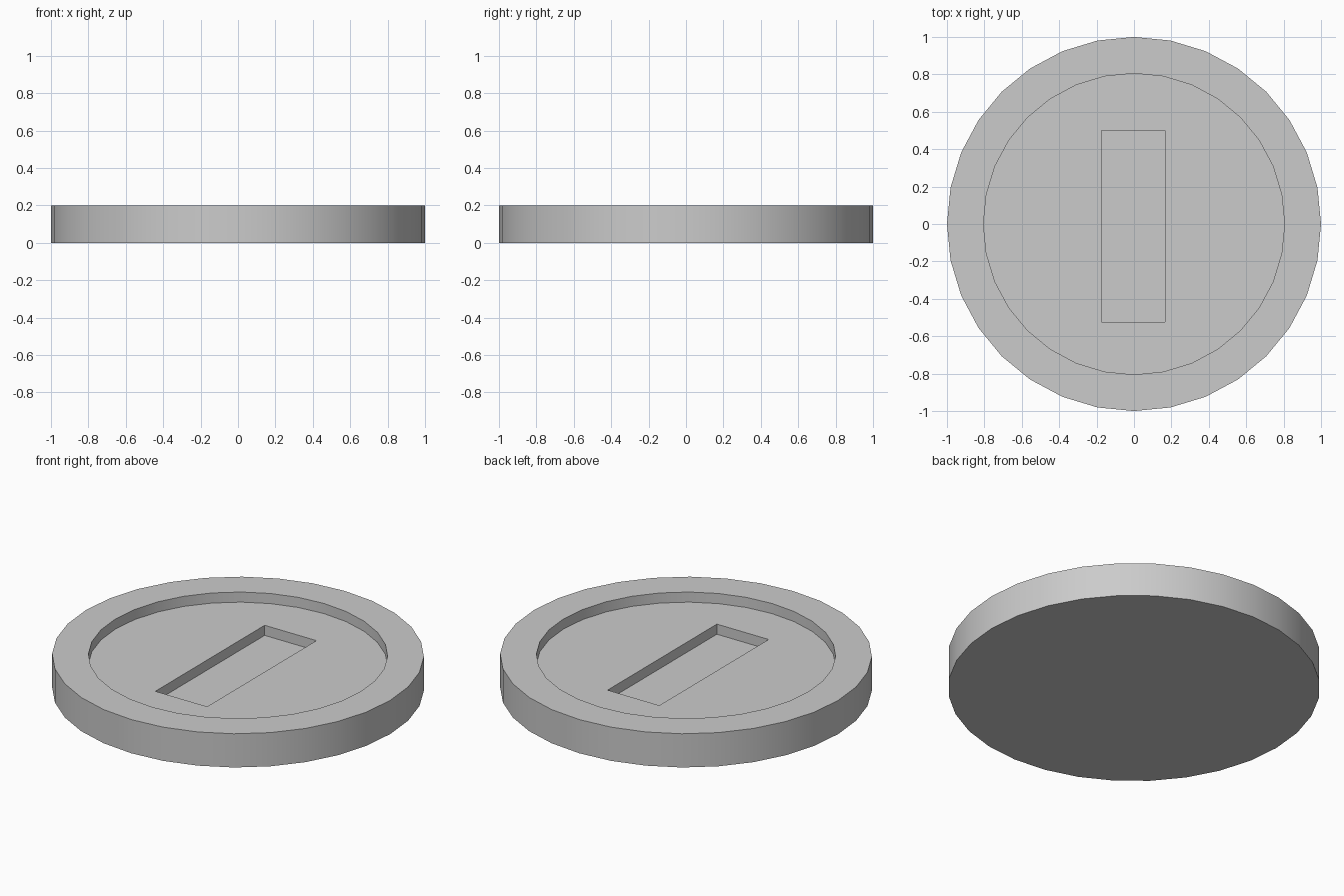
import bpy
import math

cube = bpy.data.objects.get("Cube")
if cube:
    bpy.data.objects.remove(cube, do_unlink=True)

SIDES = 32
THICK = 0.2
FLOOR = 0.14       # level of the round recess
SLOT_FLOOR = 0.08  # level of the slot

grey = bpy.data.materials.new("plain grey")
grey.use_nodes = True
colour = (0.6, 0.6, 0.6, 1)
grey.diffuse_color = colour
grey.node_tree.nodes["Principled BSDF"].inputs["Base Color"].default_value = colour


def disc(name, radius, bottom, top):
    bpy.ops.mesh.primitive_cylinder_add(
        vertices=SIDES, radius=radius, depth=top - bottom,
        location=(0, 0, (bottom + top) / 2))
    obj = bpy.context.object
    obj.name = name
    obj.data.materials.append(grey)
    return obj


def box(name, low, high):
    bpy.ops.mesh.primitive_cube_add(
        size=1, location=[(a + b) / 2 for a, b in zip(low, high)])
    obj = bpy.context.object
    obj.name = name
    obj.scale = [b - a for a, b in zip(low, high)]
    bpy.ops.object.transform_apply(location=False, rotation=False, scale=True)
    obj.data.materials.append(grey)
    return obj


def carve(target, cutter):
    cutter.hide_render = True
    bpy.ops.object.select_all(action="DESELECT")
    target.select_set(True)
    bpy.context.view_layer.objects.active = target
    mod = target.modifiers.new("carve", "BOOLEAN")
    mod.operation = "DIFFERENCE"
    mod.solver = "EXACT"
    mod.object = cutter
    bpy.ops.object.modifier_apply(modifier=mod.name)
    bpy.data.objects.remove(cutter, do_unlink=True)


# Thick round body
coin = disc("coin", 1.0, 0, THICK)

# Round recess inside the raised rim
carve(coin, disc("recess_cutter", 0.805, FLOOR, THICK + 0.1))

# Rectangular slot sunk into the recess
carve(coin, box("slot_cutter", (-0.175, -0.525, SLOT_FLOOR), (0.165, 0.5, THICK + 0.1)))

# Smooth round walls, sharp rims
bpy.ops.object.select_all(action="DESELECT")
coin.select_set(True)
bpy.context.view_layer.objects.active = coin
bpy.ops.object.shade_smooth_by_angle(angle=math.radians(30))
